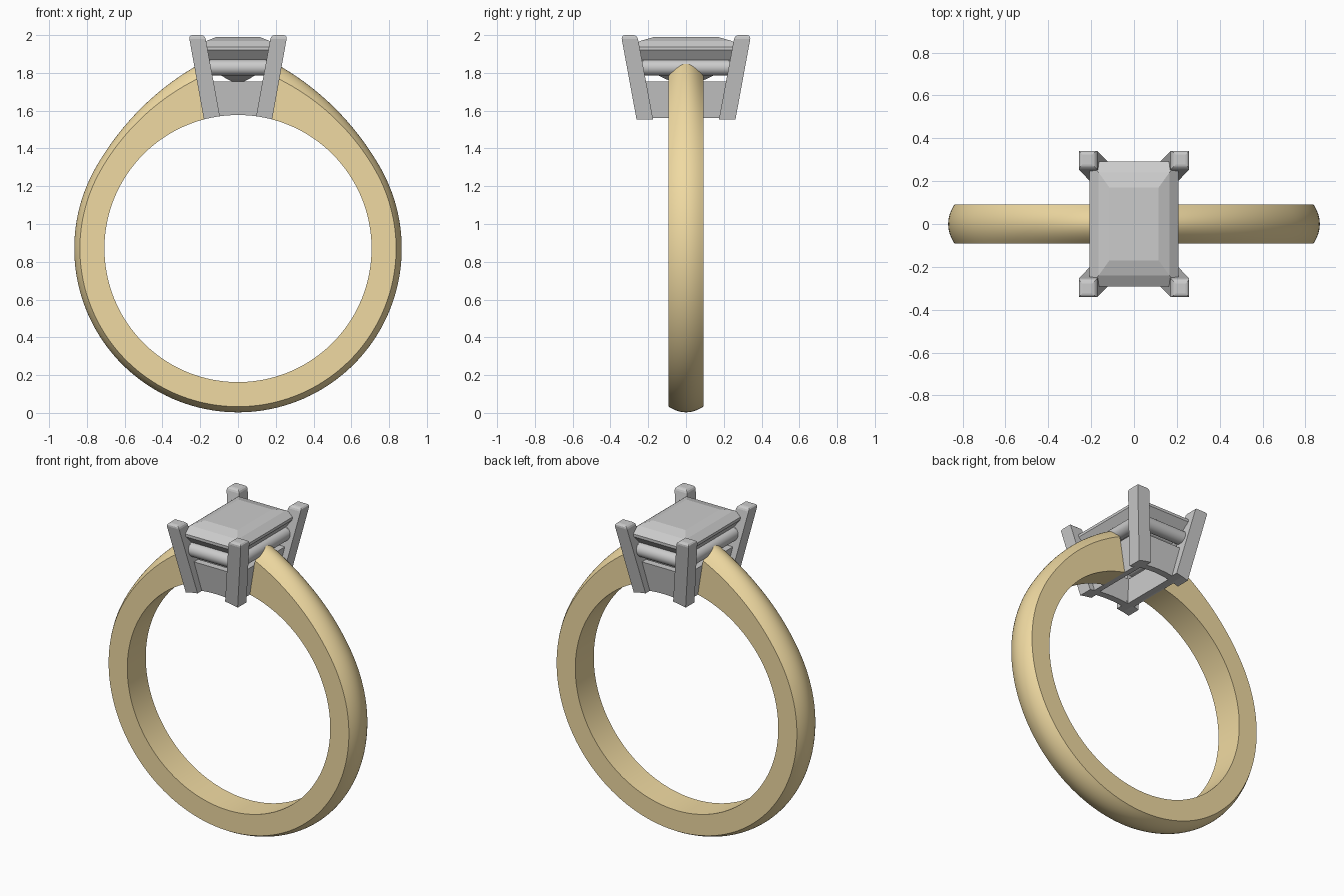
import bpy, bmesh, math

if "Cube" in bpy.data.objects:
    bpy.data.objects.remove(bpy.data.objects["Cube"])

CZ, INNER = 0.87, 0.707      # finger hole centre height and radius


def make(name, bm, angle=None):
    bmesh.ops.recalc_face_normals(bm, faces=bm.faces[:])
    me = bpy.data.meshes.new(name)
    bm.to_mesh(me)
    bm.free()
    ob = bpy.data.objects.new(name, me)
    bpy.context.collection.objects.link(ob)
    if angle:
        bpy.ops.object.select_all(action='DESELECT')
        bpy.context.view_layer.objects.active = ob
        ob.select_set(True)
        bpy.ops.object.shade_smooth_by_angle(angle=math.radians(angle))
    return ob


def bridge(bm, rings, caps=True):
    """Skin a list of equal-length point loops."""
    loops = [[bm.verts.new(p) for p in r] for r in rings]
    n = len(loops[0])
    for a, b in zip(loops, loops[1:]):
        for i in range(n):
            j = (i + 1) % n
            bm.faces.new((a[i], a[j], b[j], b[i]))
    if caps:
        bm.faces.new(loops[0])
        bm.faces.new(loops[-1])
    return loops


def rect(x, y, z, cx=0, cy=0):
    return [(cx + sx * x, cy + sy * y, z) for sx, sy in ((-1, -1), (1, -1), (1, 1), (-1, 1))]


# Band: domed section swept round the finger, rising to the shoulders
W, START, N, D = 0.092, 11.3, 144, 12
rings = []
for i in range(N + 1):
    deg = START + (360 - 2 * START) * i / N
    a = math.radians(deg)
    rise = max(0, (60 - min(deg, 360 - deg)) / (60 - START)) ** 2
    edge, crown = 0.837 + 0.095 * rise, 0.867 + 0.133 * rise
    section = [(-W, INNER)]
    for k in range(D + 1):
        t = -1 + 2 * k / D
        section.append((W * t, edge + (crown - edge) * (1 - t * t)))
    section.append((W, INNER))
    rings.append([(r * math.sin(a), y, CZ + r * math.cos(a)) for y, r in section])
bm = bmesh.new()
bridge(bm, rings)
band = make("band", bm, 25)
gold = bpy.data.materials.new("gold")
gold.diffuse_color = (0.87, 0.70, 0.36, 1)
gold.use_nodes = True
gold.node_tree.nodes["Principled BSDF"].inputs["Base Color"].default_value = gold.diffuse_color
band.data.materials.append(gold)

# Finger hole cutter for the underside of the setting
bm = bmesh.new()
bridge(bm, [[(INNER * math.cos(k * math.tau / 128), y, CZ + INNER * math.sin(k * math.tau / 128))
             for k in range(128)] for y in (-0.6, 0.6)])
cutter = make("finger_hole_cutter", bm)
cutter.hide_render = True
cutter.hide_viewport = True
cutter.display_type = 'WIRE'


def cut(ob):
    m = ob.modifiers.new("finger_hole", 'BOOLEAN')
    m.operation, m.object, m.solver = 'DIFFERENCE', cutter, 'EXACT'


# Four leaning claws with rounded tips
for sx, side in ((-1, "left"), (1, "right")):
    for sy, face in ((-1, "front"), (1, "back")):
        bm = bmesh.new()
        loops = bridge(bm, [rect(.044, .044, 1.50, sx * .127, sy * .208),
                            rect(.043, .043, 2.0, sx * .218, sy * .301)])
        top = set(loops[-1])
        edges = [e for e in bm.edges if set(e.verts) <= top]
        bmesh.ops.bevel(bm, geom=edges, offset=0.02, segments=3, profile=0.5, affect='EDGES')
        cut(make(f"{face}_{side}_claw", bm))

# Lower gallery: tapering open frame
bm = bmesh.new()
rings = [rect(.14, .215, 1.52), rect(.178, .252, 1.755), rect(.135, .209, 1.755), rect(.097, .172, 1.52)]
bridge(bm, rings + [rings[0]], caps=False)
bmesh.ops.remove_doubles(bm, verts=bm.verts[:], dist=1e-5)
cut(make("lower_gallery", bm))


# Upper gallery: four round rails under the stone
def rail(name, p, axis, half, r=0.042):
    rings = []
    for s in (-half, half):
        ring = []
        for k in range(24):
            u, v = r * math.cos(k * math.tau / 24), r * math.sin(k * math.tau / 24)
            ring.append((s, p + u, 1.828 + v) if axis == 'x' else (p + u, s, 1.828 + v))
        rings.append(ring)
    bm = bmesh.new()
    bridge(bm, rings)
    make(name, bm, 30)


for name, p, axis, half in (("front_rail", -.245, 'x', .185), ("back_rail", .245, 'x', .185),
                            ("left_rail", -.163, 'y', .265), ("right_rail", .163, 'y', .265)):
    rail(name, p, axis, half)

# Rectangular step-cut stone
bm = bmesh.new()
bridge(bm, [rect(x, y, z) for x, y, z in (
    (.012, .05, 1.745), (.06, .11, 1.768), (.125, .19, 1.81), (.207, .291, 1.92),
    (.207, .291, 1.937), (.165, .24, 1.97), (.115, .17, 1.99))])
make("stone", bm)
